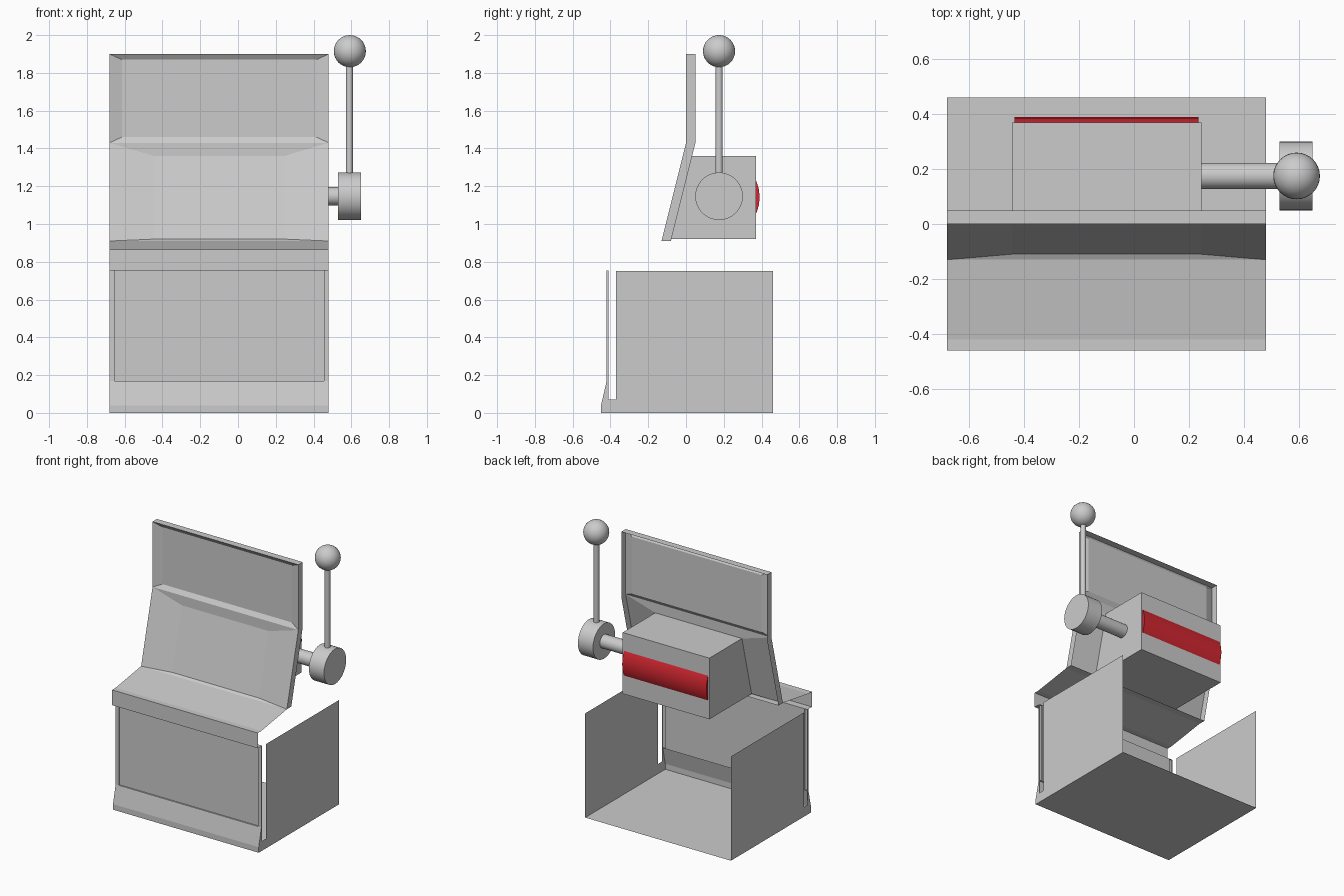
import bpy, bmesh
from math import pi, radians
from mathutils import Matrix

if "Cube" in bpy.data.objects:
    bpy.data.objects.remove(bpy.data.objects["Cube"])

CX, HW = -0.10, 0.58          # cabinet centre line and half width
AY, AZ = 0.175, 1.147         # reel / lever axis


def mesh_obj(name, verts, faces):
    me = bpy.data.meshes.new(name)
    me.from_pydata(verts, [], faces)
    bm = bmesh.new()
    bm.from_mesh(me)
    bmesh.ops.remove_doubles(bm, verts=bm.verts, dist=1e-5)
    bmesh.ops.recalc_face_normals(bm, faces=bm.faces)
    bm.to_mesh(me)
    bm.free()
    ob = bpy.data.objects.new(name, me)
    bpy.context.collection.objects.link(ob)
    return ob


def strip(name, path, half=HW):
    """Sheet made by sweeping a (y, z) path across the cabinet width."""
    n = len(path)
    verts = [(CX + s * half, y, z) for s in (-1, 1) for y, z in path]
    return mesh_obj(name, verts, [(i, i + 1, n + i + 1, n + i) for i in range(n - 1)])


def cylinder_x(name, x0, x1, r, sides, y=AY, z=AZ):
    bpy.ops.mesh.primitive_cylinder_add(vertices=sides, radius=r, depth=x1 - x0,
                                        location=((x0 + x1) / 2, y, z), rotation=(0, pi / 2, 0))
    return smooth(name)


def smooth(name):
    ob = bpy.context.object
    ob.name = name
    bpy.ops.object.shade_smooth_by_angle(angle=radians(35))
    return ob


# Lower cabinet: floor, sloped kick plate, side panels
strip("floor", [(0.46, 0), (-0.45, 0)])
strip("kick_plate", [(-0.45, 0), (-0.45, 0.04), (-0.42, 0.17), (-0.41, 0.17)])
side = [(0.46, 0), (0.46, 0.75), (-0.37, 0.75), (-0.37, 0.07),
        (-0.41, 0.07), (-0.41, 0.17), (-0.42, 0.17), (-0.45, 0.04), (-0.45, 0)]
for label, s in (("left", -1), ("right", 1)):
    mesh_obj(label + "_side_panel", [(CX + s * HW, y, z) for y, z in side], [range(len(side))])

# Front door, slightly recessed between two edge strips
half = [(-HW, -0.41), (-HW, -0.42), (-0.555, -0.42), (-0.555, -0.41)]
plan = half + [(-x, y) for x, y in reversed(half)]
n = len(plan)
mesh_obj("front_door", [(CX + x, y, z) for z in (0.17, 0.755) for x, y in plan],
         [(i, i + 1, n + i + 1, n + i) for i in range(n - 1)])

# Shelf with its front lip
strip("shelf", [(-0.41, 0.755), (-0.46, 0.755), (-0.46, 0.865), (-0.42, 0.865), (-0.13, 0.91)])


# Face plate: two shallow recesses inside a shared rim
def row(hw, y, z):
    return [(CX - hw, y, z), (CX + hw, y, z)]


outer = row(HW, -0.13, 0.91) + row(HW, 0, 1.43) + row(HW, 0, 1.90)            # 0-5
window = row(0.345, -0.11, 0.92) + row(0.345, 0.0, 1.36)                      # 6-9
upper = row(0.515, 0.02, 1.46) + row(0.515, 0.02, 1.87)                       # 10-13
back = [(x, y + 0.05, z) for x, y, z in outer]                                # 14-19
faces = [(0, 1, 7, 6), (1, 3, 9, 7), (3, 2, 8, 9), (2, 0, 6, 8),
         (2, 3, 11, 10), (3, 5, 13, 11), (5, 4, 12, 13), (4, 2, 10, 12), (10, 11, 13, 12)]
for a, b in ((0, 2), (2, 4), (4, 5), (5, 3), (3, 1), (1, 0)):
    faces.append((a, b, b + 14, a + 14))
mesh_obj("face_plate", outer + window + upper + back, faces)
mesh_obj("window_pane", window, [(0, 1, 3, 2)])

# Reel housing behind the window
prof = [(-0.11, 0.92), (0.37, 0.92), (0.37, 1.36), (0.0, 1.36)]
strip("reel_housing", prof, 0.345)
for label, s in (("left", -1), ("right", 1)):
    mesh_obj(label + "_housing_side", [(CX + s * 0.345, y, z) for y, z in prof], [range(4)])

# Red reel poking out of the housing back
reel = cylinder_x("reel", -0.435, 0.235, 0.213, 32, AY + 0.002, 1.142)
red = bpy.data.materials.new("red")
red.diffuse_color = (0.65, 0.02, 0.03, 1)
red.use_nodes = True
red.node_tree.nodes["Principled BSDF"].inputs["Base Color"].default_value = red.diffuse_color
reel.data.materials.append(red)

# Pull lever
cylinder_x("lever_axle", 0.245, 0.53, 0.048, 32)
cylinder_x("lever_hub", 0.53, 0.65, 0.126, 32)
bpy.ops.mesh.primitive_cylinder_add(vertices=16, radius=0.019, depth=0.6, location=(0.59, AY, 1.56))
smooth("lever_rod")
bpy.ops.mesh.primitive_uv_sphere_add(segments=32, ring_count=16, radius=0.085, location=(0.592, AY, 1.915))
smooth("lever_knob")
